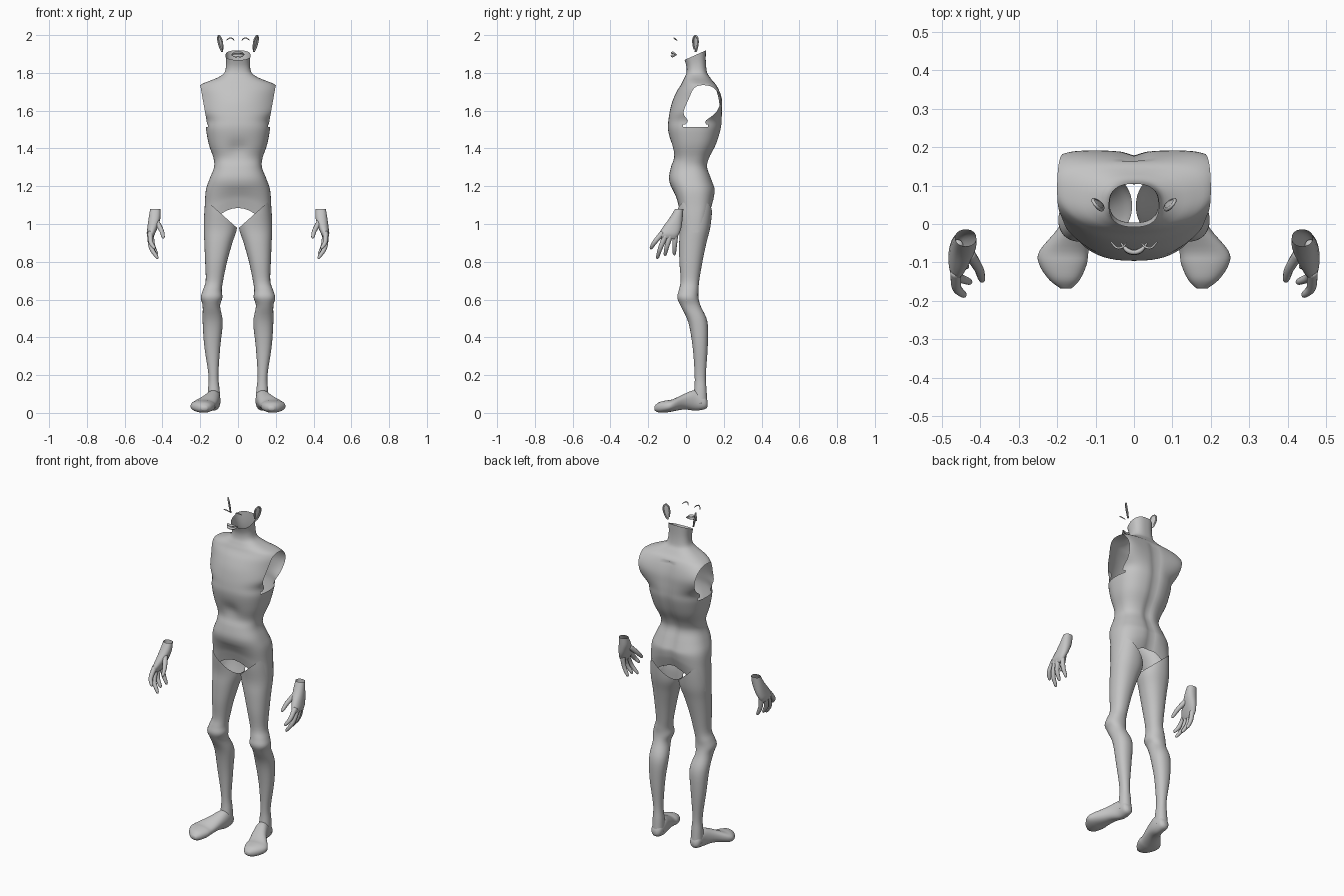
import bpy, bmesh, math
from mathutils import Vector

if "Cube" in bpy.data.objects:
    bpy.data.objects.remove(bpy.data.objects["Cube"], do_unlink=True)

GREY = (0.55, 0.55, 0.55, 1)
skin = bpy.data.materials.new("plain_grey")
skin.use_nodes = True
skin.diffuse_color = GREY
skin.node_tree.nodes["Principled BSDF"].inputs["Base Color"].default_value = GREY


def smooth_rows(rows, steps):
    """Catmull-Rom interpolation through rows of numbers."""
    out = []
    for i in range(len(rows) - 1):
        a, b = rows[max(i - 1, 0)], rows[i]
        c, d = rows[i + 1], rows[min(i + 2, len(rows) - 1)]
        for k in range(steps):
            t = k / steps
            out.append([q + 0.5 * t * (r - p + t * (2 * p - 5 * q + 4 * r - s + t * (3 * (q - r) + s - p)))
                        for p, q, r, s in zip(a, b, c, d)])
    return out + [list(rows[-1])]


def bridge(rings, cap_start=False, cap_end=False):
    """Skin a list of point rings into a mesh."""
    bm = bmesh.new()
    loops = [[bm.verts.new(p) for p in ring] for ring in rings]
    n = len(loops[0])
    for a, b in zip(loops, loops[1:]):
        for i in range(n):
            j = (i + 1) % n
            bm.faces.new((a[i], a[j], b[j], b[i]))
    if cap_start:
        bm.faces.new(loops[0])
    if cap_end:
        bm.faces.new(loops[-1])
    return bm


def finish(bm, name, side=1):
    for v in bm.verts:
        v.co.x *= side
    bmesh.ops.recalc_face_normals(bm, faces=bm.faces)
    for f in bm.faces:
        f.smooth = True
    mesh = bpy.data.meshes.new(name)
    bm.to_mesh(mesh)
    bm.free()
    mesh.materials.append(skin)
    obj = bpy.data.objects.new(name, mesh)
    bpy.context.collection.objects.link(obj)
    return obj


def body_loft(rows, power=2.2, n=40, steps=4, along_y=False, **caps):
    """Rows: position, x centre, low and high edge, half width."""
    rings = []
    for pos, x, low, high, half in smooth_rows(rows, steps):
        ring = []
        for i in range(n):
            t = math.tau * i / n
            c, s = math.cos(t), math.sin(t)
            px = x + half * math.copysign(abs(c) ** (2 / power), c)
            q = (low + high) / 2 + (high - low) / 2 * math.copysign(abs(s) ** (2 / power), s)
            ring.append((px, pos, q) if along_y else (px, q, pos))
        rings.append(ring)
    return bridge(rings, **caps)


def tube(points, n=10, steps=4):
    """Points: x, y, z, radius."""
    rows = smooth_rows(points, steps)
    rings = []
    for i, row in enumerate(rows):
        d = Vector(rows[min(i + 1, len(rows) - 1)][:3]) - Vector(rows[max(i - 1, 0)][:3])
        u = d.cross(Vector((0.3, 1, 0.2))).normalized()
        v = d.cross(u).normalized()
        rings.append([Vector(row[:3]) + row[3] * (u * math.cos(math.tau * k / n) + v * math.sin(math.tau * k / n))
                      for k in range(n)])
    return bridge(rings, True, True)


def cut(bm, point, normal, test=lambda f: True):
    faces = [f for f in bm.faces if test(f)]
    edges = {e for f in faces for e in f.edges}
    verts = {v for f in faces for v in f.verts}
    bmesh.ops.bisect_plane(bm, geom=list(verts) + list(edges) + faces,
                           plane_co=point, plane_no=normal, clear_outer=True)


# Torso with open neck, arm holes and arched lower edge
torso = body_loft([
    (0.97, 0, -0.035, 0.13, 0.181), (1.04, 0, -0.045, 0.142, 0.18),
    (1.1, 0, -0.055, 0.15, 0.176), (1.18, 0, -0.075, 0.153, 0.17),
    (1.24, 0, -0.09, 0.135, 0.15), (1.3, 0, -0.08, 0.115, 0.127),
    (1.35, 0, -0.066, 0.125, 0.13), (1.42, 0, -0.08, 0.16, 0.154),
    (1.5, 0, -0.095, 0.185, 0.169), (1.55, 0, -0.093, 0.19, 0.172),
    (1.6, 0, -0.085, 0.19, 0.207), (1.65, 0, -0.072, 0.187, 0.222),
    (1.7, 0, -0.05, 0.175, 0.222), (1.735, 0, -0.028, 0.16, 0.2),
    (1.755, 0, -0.018, 0.143, 0.158), (1.775, 0, -0.008, 0.128, 0.108),
    (1.8, 0, 0.002, 0.112, 0.073), (1.84, 0, 0.003, 0.105, 0.063),
    (1.89, 0, -0.008, 0.105, 0.066)], power=2.5, n=64)
for v in torso.verts:
    x, y, z = v.co
    # shoulders swept back, shallow spine and seat groove
    v.co.y += 0.045 * (x / 0.2) ** 2 * math.exp(-((z - 1.66) / 0.1) ** 2)
    if y > 0.09 and z < 1.72:
        v.co.y -= 0.012 * math.exp(-(x / 0.025) ** 2)
    # rib arch above a hollow belly
    if y < 0:
        v.co.y += 0.014 * math.exp(-(x / 0.05) ** 2 - ((z - 1.4) / 0.04) ** 2)
    if z < 1.2:
        v.co.z = 1.2 - (1.2 - z) / 0.23 * (0.115 + 4 * x * x)
    if z > 1.8:
        v.co.z += (z - 1.8) / 0.09 * 0.45 * (y - 0.04)
for s in (1, -1):
    cut(torso, (s * 0.2, 0, 1.735), (s * 0.185, 0, -0.033),
        lambda f: 1.53 < f.calc_center_median().z < 1.77)
finish(torso, "torso")

for side, s in (("left", 1), ("right", -1)):
    # Leg, trimmed along the groin
    leg = body_loft([
        (1.15, 0.092, -0.05, 0.14, 0.075), (1.07, 0.092, -0.045, 0.138, 0.084),
        (0.98, 0.093, -0.034, 0.128, 0.088), (0.9, 0.104, -0.036, 0.108, 0.074),
        (0.8, 0.116, -0.035, 0.087, 0.058), (0.7, 0.125, -0.028, 0.07, 0.046),
        (0.65, 0.136, -0.038, 0.066, 0.05), (0.61, 0.14, -0.046, 0.066, 0.057),
        (0.565, 0.141, -0.028, 0.078, 0.046), (0.48, 0.134, 0.012, 0.114, 0.053),
        (0.35, 0.136, 0.035, 0.115, 0.042), (0.2, 0.13, 0.046, 0.105, 0.026),
        (0.12, 0.128, 0.043, 0.109, 0.031), (0.05, 0.128, 0.03, 0.113, 0.034)],
        cap_end=True)
    cut(leg, (0, 0, 0.975), (-0.08, 0, 0.09))
    finish(leg, side + "_leg", s)

    # Foot, turned outward
    finish(body_loft([
        (0.115, 0.128, 0.035, 0.06, 0.012), (0.1, 0.128, 0.02, 0.09, 0.03),
        (0.05, 0.13, 0.012, 0.12, 0.037), (-0.01, 0.15, 0.018, 0.1, 0.047),
        (-0.07, 0.182, 0.008, 0.072, 0.064), (-0.105, 0.185, 0.002, 0.066, 0.062),
        (-0.145, 0.181, 0.002, 0.055, 0.04), (-0.168, 0.177, 0.014, 0.035, 0.014)],
        along_y=True, cap_start=True, cap_end=True), side + "_foot", s)

    # Palm, open at the wrist
    finish(body_loft([
        (1.08, 0.438, -0.058, -0.014, 0.027), (1.03, 0.442, -0.088, -0.018, 0.031),
        (0.98, 0.453, -0.125, -0.025, 0.027), (0.945, 0.462, -0.143, -0.038, 0.021),
        (0.92, 0.464, -0.13, -0.055, 0.01)], n=24, cap_end=True), side + "_palm", s)

    # Fingers and thumb: root, middle joint, tip
    digits = {
        "index_finger": ((0.464, -0.122, 0.955), (0.462, -0.165, 0.905), (0.44, -0.188, 0.868)),
        "middle_finger": ((0.467, -0.105, 0.945), (0.46, -0.135, 0.875), (0.424, -0.153, 0.816)),
        "ring_finger": ((0.467, -0.08, 0.95), (0.462, -0.1, 0.885), (0.433, -0.112, 0.832)),
        "little_finger": ((0.46, -0.055, 0.955), (0.452, -0.06, 0.89), (0.428, -0.062, 0.835)),
        "thumb": ((0.43, -0.075, 1.01), (0.405, -0.115, 0.965), (0.394, -0.15, 0.925))}
    for name, (root, joint, tip) in digits.items():
        near_tip = Vector(joint).lerp(Vector(tip), 0.8)
        finish(tube([(*root, 0.015), (*joint, 0.0125), (*near_tip, 0.009), (*tip, 0.003)]),
               side + "_" + name, s)

    # Ear: curled rim around a thin dish
    def ear_point(u, w, out=0):
        return (0.09 + 0.6 * u + 0.2 * w + 0.8 * out, 0.052 + 0.8 * u - 0.6 * out, 1.955 + w)

    rim = [(*ear_point(0.021 * math.cos(a) * (0.75 + 0.25 * math.sin(a)), 0.041 * math.sin(a), 0.003), 0.0045)
           for a in [math.radians(d) for d in range(-110, 231, 20)]]
    finish(tube(rim, n=8, steps=2), side + "_ear_rim", s)
    dish = bmesh.new()
    bmesh.ops.create_icosphere(dish, subdivisions=3, radius=1)
    for v in dish.verts:
        a, b, c = v.co
        v.co = ear_point(0.018 * a * (0.75 + 0.25 * b), 0.039 * b, 0.003 * c)
    finish(dish, side + "_ear_dish", s)

    # Upper eyelid
    finish(tube([(0.02, -0.05, 1.972, 0.002), (0.03, -0.06, 1.982, 0.003),
                 (0.045, -0.062, 1.984, 0.003), (0.06, -0.047, 1.973, 0.002)], n=8), side + "_eyelid", s)

# Lips
for name, mid, fat in (("upper_lip", 1.906, 0.006), ("lower_lip", 1.89, 0.007)):
    finish(tube([(-0.034, -0.05, 1.897, 0.002), (-0.018, -0.068, mid, fat), (0, -0.074, mid, fat),
                 (0.018, -0.068, mid, fat), (0.034, -0.05, 1.897, 0.002)]), name)
